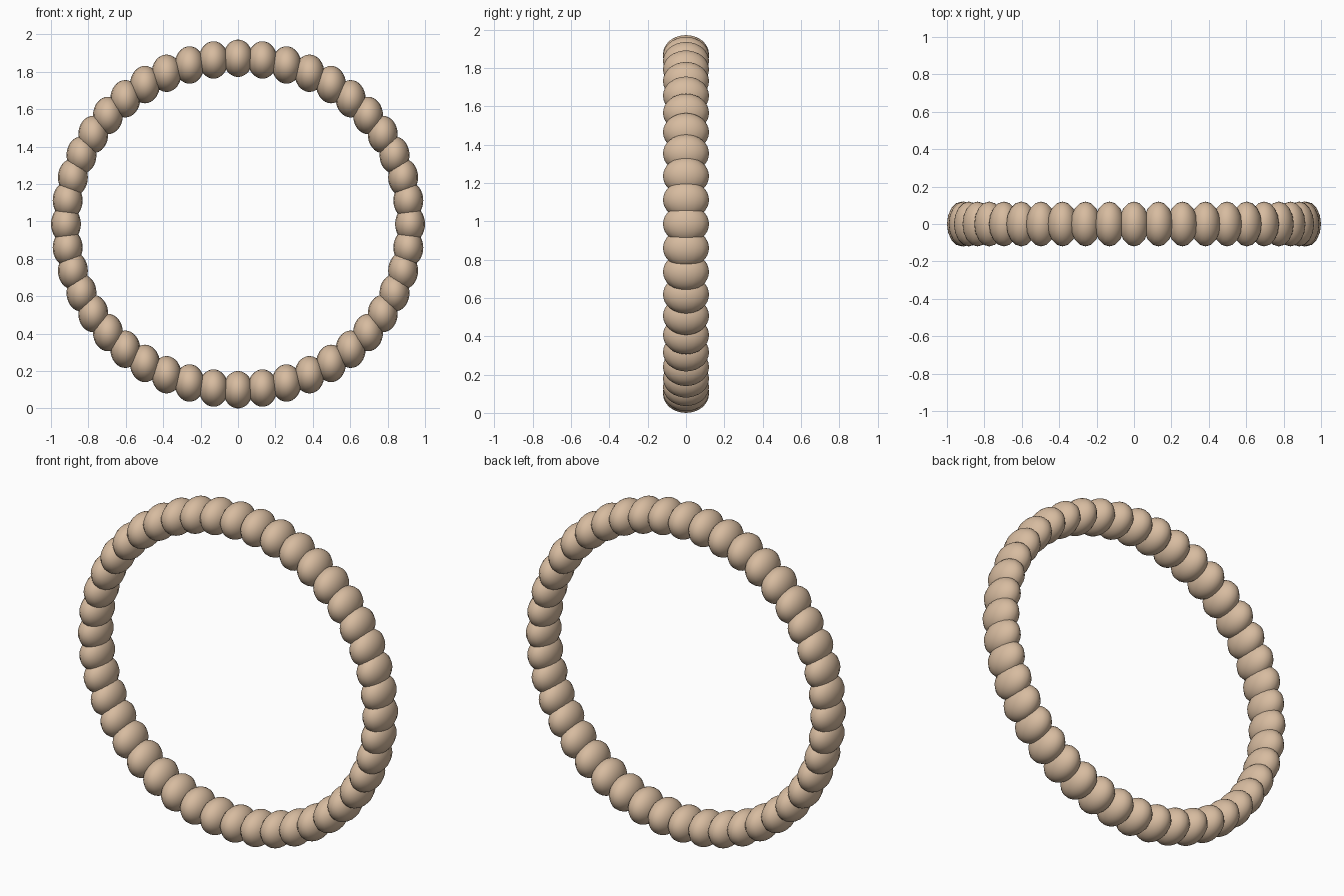
import bpy, math

if "Cube" in bpy.data.objects:
    bpy.data.objects.remove(bpy.data.objects["Cube"])

# Measurements
COUNT = 44
BEAD = (0.08, 0.12, 0.10)        # bead radii, all beads stay upright
RING_X, RING_Z = 0.92, 0.886     # path of the bead centres
CENTRE_Z = RING_Z + BEAD[2]

tan = bpy.data.materials.new("warm tan")
tan.diffuse_color = (0.68, 0.50, 0.35, 1)
tan.use_nodes = True
tan.node_tree.nodes["Principled BSDF"].inputs["Base Color"].default_value = tan.diffuse_color

# One smooth bead, shared by the whole ring
bpy.ops.mesh.primitive_uv_sphere_add(segments=16, ring_count=16, radius=1)
first = bpy.context.object
mesh = first.data
mesh.name = "bead"
for v in mesh.vertices:
    v.co = [c * r for c, r in zip(v.co, BEAD)]
mesh.materials.append(tan)
bpy.ops.object.shade_smooth()

# Ring of beads standing upright
for i in range(COUNT):
    a = math.tau * i / COUNT
    bead = first if i == 0 else bpy.data.objects.new("bead", mesh)
    bead.name = f"bead_{i + 1:02d}"
    bead.location = (RING_X * math.sin(a), 0, CENTRE_Z + RING_Z * math.cos(a))
    if i:
        bpy.context.collection.objects.link(bead)
